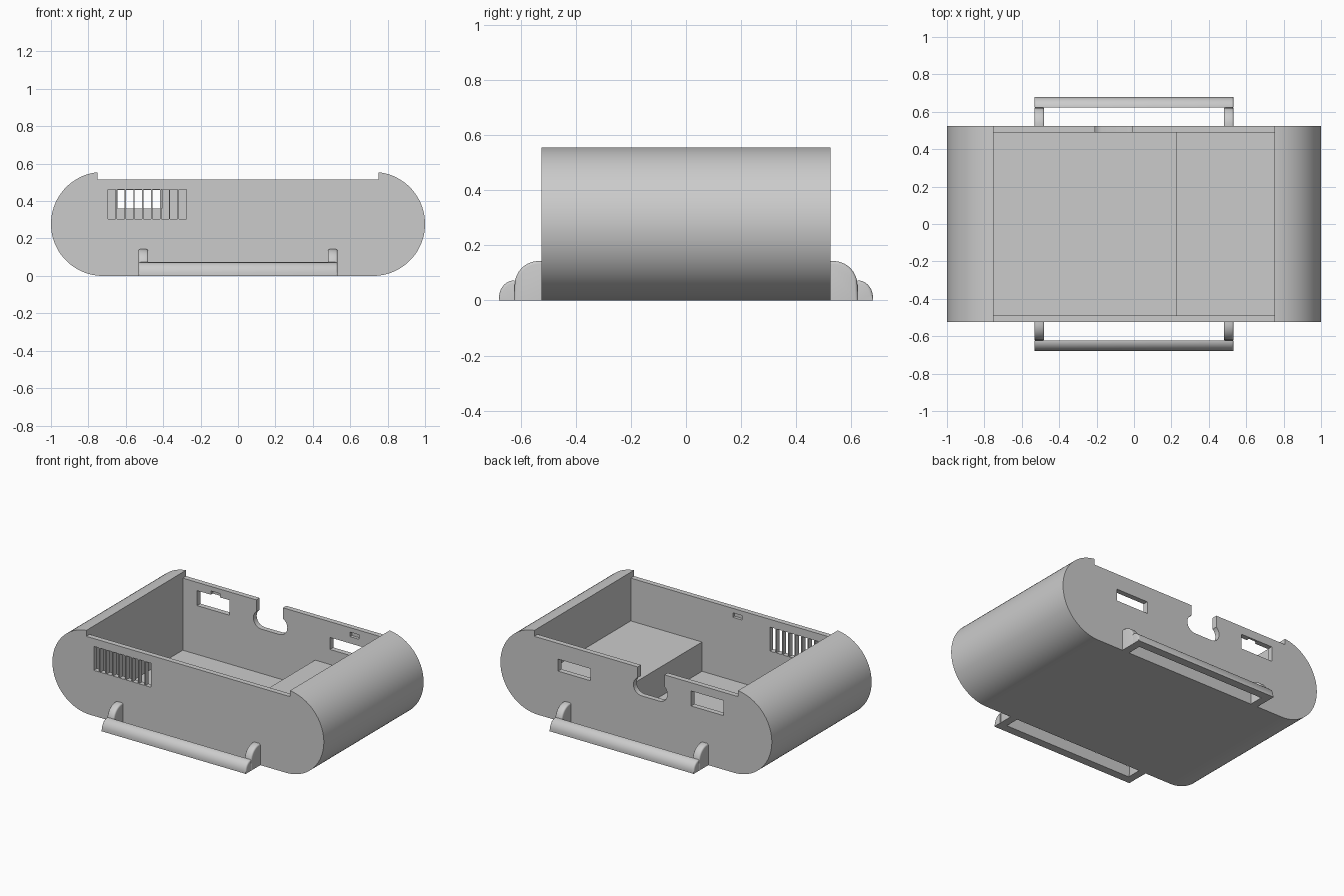
import bpy, bmesh, math
from mathutils import Vector

if "Cube" in bpy.data.objects:
    bpy.data.objects.remove(bpy.data.objects["Cube"], do_unlink=True)

grey = bpy.data.materials.new("light grey plastic")
grey.use_nodes = True
COLOUR = (0.6, 0.6, 0.6, 1)
grey.diffuse_color = COLOUR
grey.node_tree.nodes["Principled BSDF"].inputs["Base Color"].default_value = COLOUR

R = 0.278                  # end radius of the case
W = 0.525                  # half depth of the case
IN = 0.49                  # inner face of the long walls


def arc(cu, cv, ru, rv, start, end, n):
    """Points of an elliptical arc, angles in degrees."""
    angles = [math.radians(start + (end - start) * i / n) for i in range(n + 1)]
    return [(cu + ru * math.cos(a), cv + rv * math.sin(a)) for a in angles]


def prism(name, points, axis, lo, hi, bevel=0):
    """Extrude a profile along x (points are y, z) or y (points are x, z)."""
    bm = bmesh.new()
    place = (lambda u, v: (lo, u, v)) if axis == "x" else (lambda u, v: (u, lo, v))
    face = bm.faces.new([bm.verts.new(place(u, v)) for u, v in points])
    grown = bmesh.ops.extrude_face_region(bm, geom=[face])
    moved = [g for g in grown["geom"] if isinstance(g, bmesh.types.BMVert)]
    step = Vector((hi - lo, 0, 0) if axis == "x" else (0, hi - lo, 0))
    bmesh.ops.translate(bm, verts=moved, vec=step)
    bmesh.ops.recalc_face_normals(bm, faces=bm.faces)
    if bevel:
        # round only the curved rims of the end faces
        rims = [e for e in bm.edges
                if abs(e.verts[0].co.x - e.verts[1].co.x) < 1e-5
                and max(v.co.z for v in e.verts) > 0.001
                and abs(e.verts[0].co.y - e.verts[1].co.y) > 1e-4]
        bmesh.ops.bevel(bm, geom=rims, offset=bevel, segments=3,
                        profile=0.5, affect="EDGES")
    mesh = bpy.data.meshes.new(name)
    bm.to_mesh(mesh)
    bm.free()
    mesh.materials.append(grey)
    obj = bpy.data.objects.new(name, mesh)
    bpy.context.collection.objects.link(obj)
    return obj


def activate(obj):
    bpy.ops.object.select_all(action="DESELECT")
    obj.select_set(True)
    bpy.context.view_layer.objects.active = obj


def cut(target, cutter):
    mod = target.modifiers.new("cut", "BOOLEAN")
    mod.operation, mod.solver, mod.object = "DIFFERENCE", "EXACT", cutter
    activate(target)
    bpy.ops.object.modifier_apply(modifier=mod.name)
    bpy.data.objects.remove(cutter, do_unlink=True)


def cut_box(target, x0, x1, y0, y1, z0, z1):
    corners = [(x0, z0), (x1, z0), (x1, z1), (x0, z1)]
    cut(target, prism("cutter", corners, "y", y0, y1))


def smooth(obj, angle=30):
    activate(obj)
    bpy.ops.object.shade_smooth_by_angle(angle=math.radians(angle))


# Case: long rounded body
outline = arc(1 - R, R, R, R, -90, 90, 40) + arc(R - 1, R, R, R, 90, 270, 40)
case = prism("case", outline, "y", -W, W)

# Lowered long walls, cavity and raised inner step
cut_box(case, -0.75, 0.75, -1, 1, 0.515, 1)
cut_box(case, -0.75, 0.75, -IN, IN, 0.23, 1)
cut_box(case, -0.75, 0.225, -IN, IN, 0.035, 0.4)

# Front ventilation slots
for i in range(9):
    x = -0.695 + 0.0475 * i
    cut_box(case, x, x + 0.04, -0.6, -0.45, 0.303, 0.463)

# Back wall windows
cut_box(case, -0.645, -0.405, 0.45, 0.6, 0.36, 0.46)
cut_box(case, 0.335, 0.575, 0.45, 0.6, 0.33, 0.41)

# Back cable opening: open slot ending in a rounded hole
cut_box(case, -0.208, -0.012, 0.45, 0.6, 0.39, 0.6)
hole = arc(-0.04, 0.39, 0.06, 0.06, -90, 90, 16) + arc(-0.17, 0.39, 0.06, 0.06, 90, 270, 16)
cut(case, prism("cutter", hole, "y", 0.45, 0.6))

# Shallow snap recesses inside the long walls
for x, side in ((-0.51, 1), (0.515, 1), (-0.035, -1)):
    y0, y1 = sorted((side * 0.47, side * 0.51))
    cut_box(case, x - 0.033, x + 0.033, y0, y1, 0.455, 0.485)
smooth(case)

# Handles: a rounded bar on two rounded arms, front and back
for side, label in ((-1, "front"), (1, "back")):
    bar = [(0.622, 0)] + arc(0.622, 0.012, 0.056, 0.061, 0, 90, 12)
    bar.insert(1, (0.678, 0))
    arm = [(0.515, 0), (0.624, 0)] + arc(0.534, 0.055, 0.088, 0.088, 10, 90, 12) + [(0.515, 0.143)]
    parts = [("handle_bar", bar, -0.532, 0.532),
             ("handle_right_arm", arm, -0.532, -0.48),
             ("handle_left_arm", arm, 0.48, 0.532)]
    for name, profile, x0, x1 in parts:
        points = [(side * y, z) for y, z in profile]
        smooth(prism(f"{label}_{name}", points, "x", x0, x1, bevel=0.01), 35)
